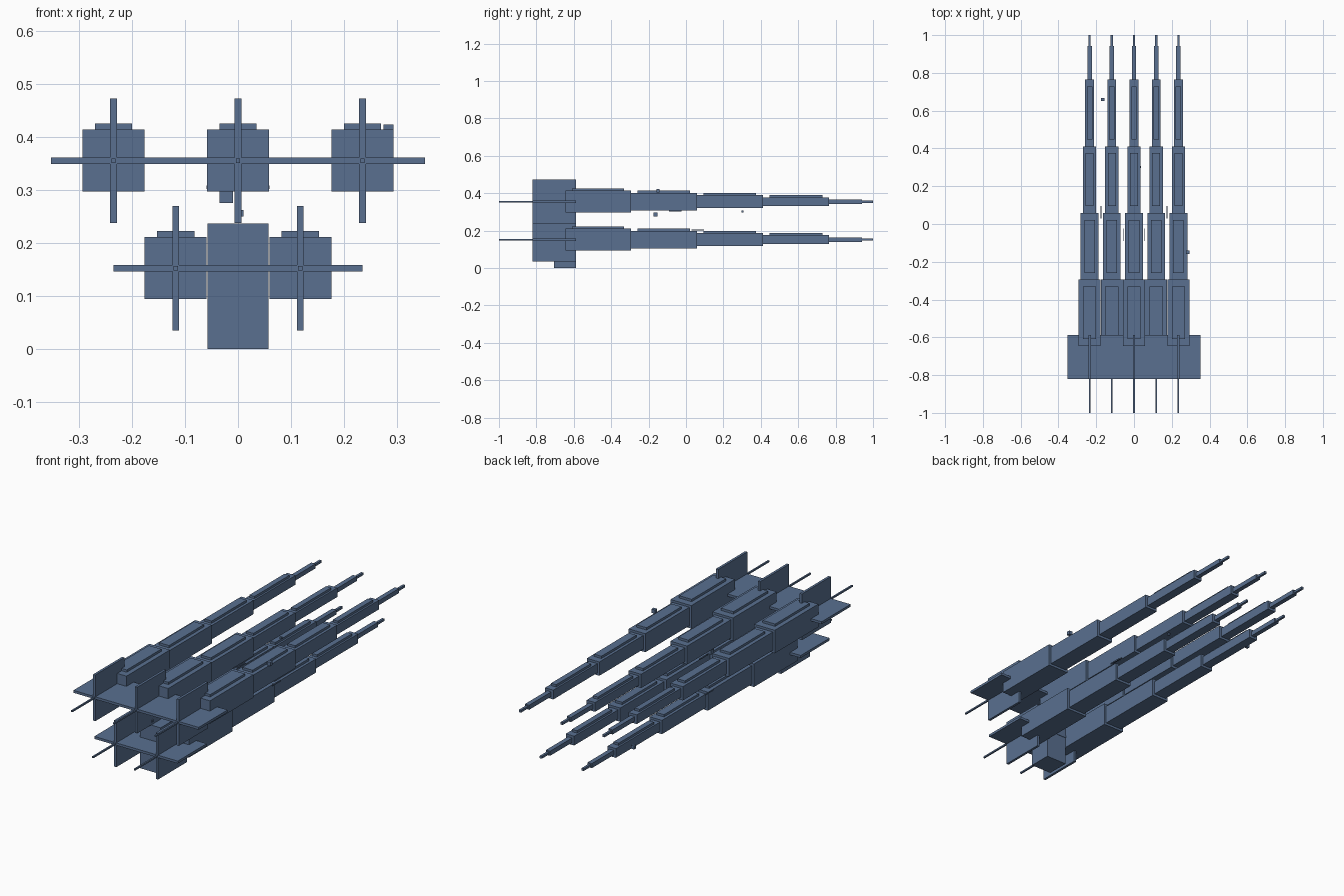
import bpy
import bmesh
from mathutils import Vector

cube = bpy.data.objects.get("Cube")
if cube:
    bpy.data.objects.remove(cube, do_unlink=True)

# Single slate blue material
COLOR = (0.10, 0.162, 0.28, 1.0)
slate = bpy.data.materials.new("slate_blue")
slate.use_nodes = True
slate.diffuse_color = COLOR
slate.node_tree.nodes["Principled BSDF"].inputs["Base Color"].default_value = COLOR


def box(name, center, size):
    """Axis-aligned box given by centre and full size."""
    bm = bmesh.new()
    bmesh.ops.create_cube(bm, size=1)
    bmesh.ops.scale(bm, vec=Vector(size), verts=bm.verts)
    mesh = bpy.data.meshes.new(name)
    bm.to_mesh(mesh)
    bm.free()
    mesh.materials.append(slate)
    obj = bpy.data.objects.new(name, mesh)
    obj.location = center
    bpy.context.collection.objects.link(obj)
    return obj


def bar(name, x, z, y0, y1, width, height):
    """Box running along y from y0 to y1."""
    return box(name, (x, (y0 + y1) / 2, z), (width, y1 - y0, height))


# Hull sections: start, end, half width, has a raised deck plate
SECTIONS = [
    (-0.645, -0.295, 0.0585, True),
    (-0.295, 0.058, 0.047, True),
    (0.058, 0.411, 0.035, True),
    (0.411, 0.765, 0.0235, True),
    (0.765, 0.942, 0.0117, False),
    (0.942, 1.0, 0.006, False),
]
DECK = 0.0117
SPAN = 0.235


def spire(name, x, z):
    # Stepped hull with raised deck plates
    for i, (y0, y1, half, deck) in enumerate(SECTIONS, 1):
        bar(f"{name}_hull_{i}", x, z, y0, y1, 2 * half, 2 * half)
        if deck:
            bar(f"{name}_deck_{i}", x, z + half + DECK / 2,
                y0 + 0.036, y1 - 0.036, 1.2 * half, DECK)
    # Crossed tail fins and thin tail rod
    bar(f"{name}_upright_fin", x, z, -0.82, -0.587, 0.0125, SPAN)
    bar(f"{name}_flat_fin", x, z, -0.82, -0.587, SPAN, 0.0125)
    bar(f"{name}_tail_rod", x, z, -1.0, -0.62, 0.008, 0.008)


# Three spires above, two below
for i, x in enumerate((-SPAN, 0, SPAN), 1):
    spire(f"upper_spire_{i}", x, 0.355)
for i, x in enumerate((-SPAN / 2, SPAN / 2), 1):
    spire(f"lower_spire_{i}", x, 0.152)

# Central keel block
bar("keel_block", 0, 0.118, -0.705, -0.589, 0.116, 0.236)

# Small side rails
for side, s in (("right", -1), ("left", 1)):
    bar(f"{side}_inner_rail", s * 0.057, 0.305, -0.09, -0.025, 0.005, 0.006)
    bar(f"{side}_outer_rail", s * 0.174, 0.203, 0.03, 0.095, 0.005, 0.006)

# Small detached sensor boxes
box("belly_sensor", (-0.022, -0.163, 0.286), (0.026, 0.022, 0.022))
box("left_sensor", (0.284, -0.15, 0.414), (0.019, 0.018, 0.019))
box("right_sensor", (-0.166, 0.66, 0.152), (0.018, 0.016, 0.018))
box("inner_sensor", (0.031, 0.302, 0.303), (0.01, 0.01, 0.01))
box("tail_sensor", (0.006, -0.70, 0.256), (0.008, 0.012, 0.012))
